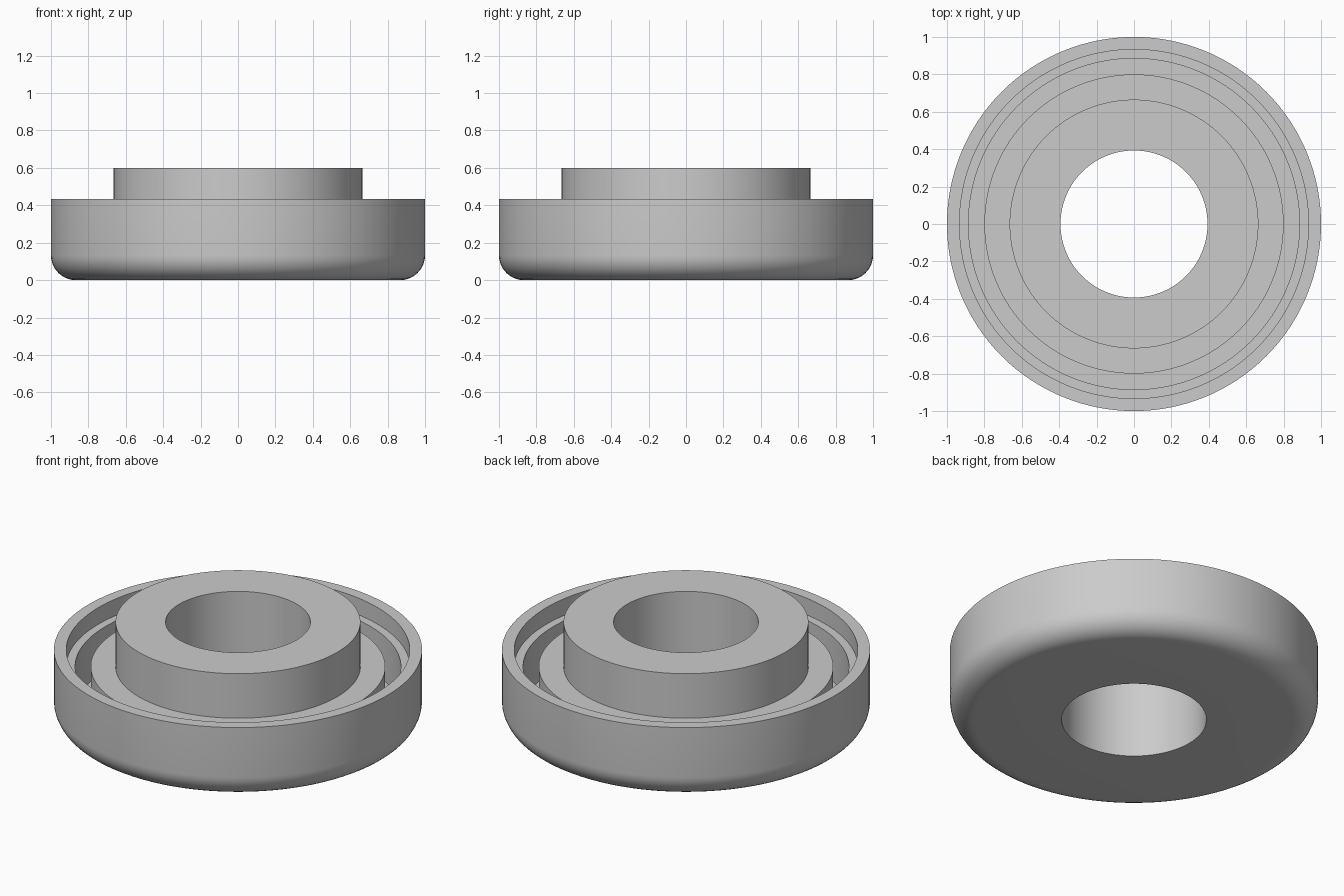
import bpy
import bmesh
from math import cos, sin, pi, radians

cube = bpy.data.objects.get("Cube")
if cube:
    bpy.data.objects.remove(cube, do_unlink=True)

SEGMENTS = 128
BORE, HUB, FLANGE, GROOVE, RIM, OUTER = 0.393, 0.665, 0.8, 0.885, 0.933, 1.0
FLOOR, LEDGE, RIM_TOP, HUB_TOP = 0.067, 0.333, 0.433, 0.6
FILLET = 0.133


def flat_material(name, color):
    mat = bpy.data.materials.new(name)
    mat.use_nodes = True
    mat.diffuse_color = color
    mat.node_tree.nodes["Principled BSDF"].inputs["Base Color"].default_value = color
    return mat


def lathe(name, profile, mat):
    """Revolve a closed (radius, height) profile around the z axis."""
    bm = bmesh.new()
    verts = [bm.verts.new((r, 0, z)) for r, z in profile]
    edges = [bm.edges.new((v, verts[i - 1])) for i, v in enumerate(verts)]
    bmesh.ops.spin(bm, geom=verts + edges, cent=(0, 0, 0), axis=(0, 0, 1),
                   angle=2 * pi, steps=SEGMENTS)
    bmesh.ops.remove_doubles(bm, verts=bm.verts[:], dist=1e-4)
    bmesh.ops.recalc_face_normals(bm, faces=bm.faces[:])
    mesh = bpy.data.meshes.new(name)
    bm.to_mesh(mesh)
    bm.free()
    mesh.materials.append(mat)
    obj = bpy.data.objects.new(name, mesh)
    bpy.context.collection.objects.link(obj)
    bpy.ops.object.select_all(action='DESELECT')
    obj.select_set(True)
    bpy.context.view_layer.objects.active = obj
    bpy.ops.object.shade_smooth_by_angle(angle=radians(30))
    return obj


# Rounded lower edge of the outer wall
STEPS = 10
arc = [(OUTER - FILLET + FILLET * sin(a), FILLET - FILLET * cos(a))
       for a in (pi / 2 * i / STEPS for i in range(STEPS + 1))]

# Bored hub, stepped flange, groove, ledge and rim in one solid section
profile = [(BORE, 0)] + arc + [
    (OUTER, RIM_TOP), (RIM, RIM_TOP),
    (RIM, LEDGE), (GROOVE, LEDGE),
    (GROOVE, FLOOR), (FLANGE, FLOOR),
    (FLANGE, LEDGE), (HUB, LEDGE),
    (HUB, HUB_TOP), (BORE, HUB_TOP),
]
lathe("stepped_ring_body", profile, flat_material("light grey", (0.6, 0.6, 0.6, 1)))
